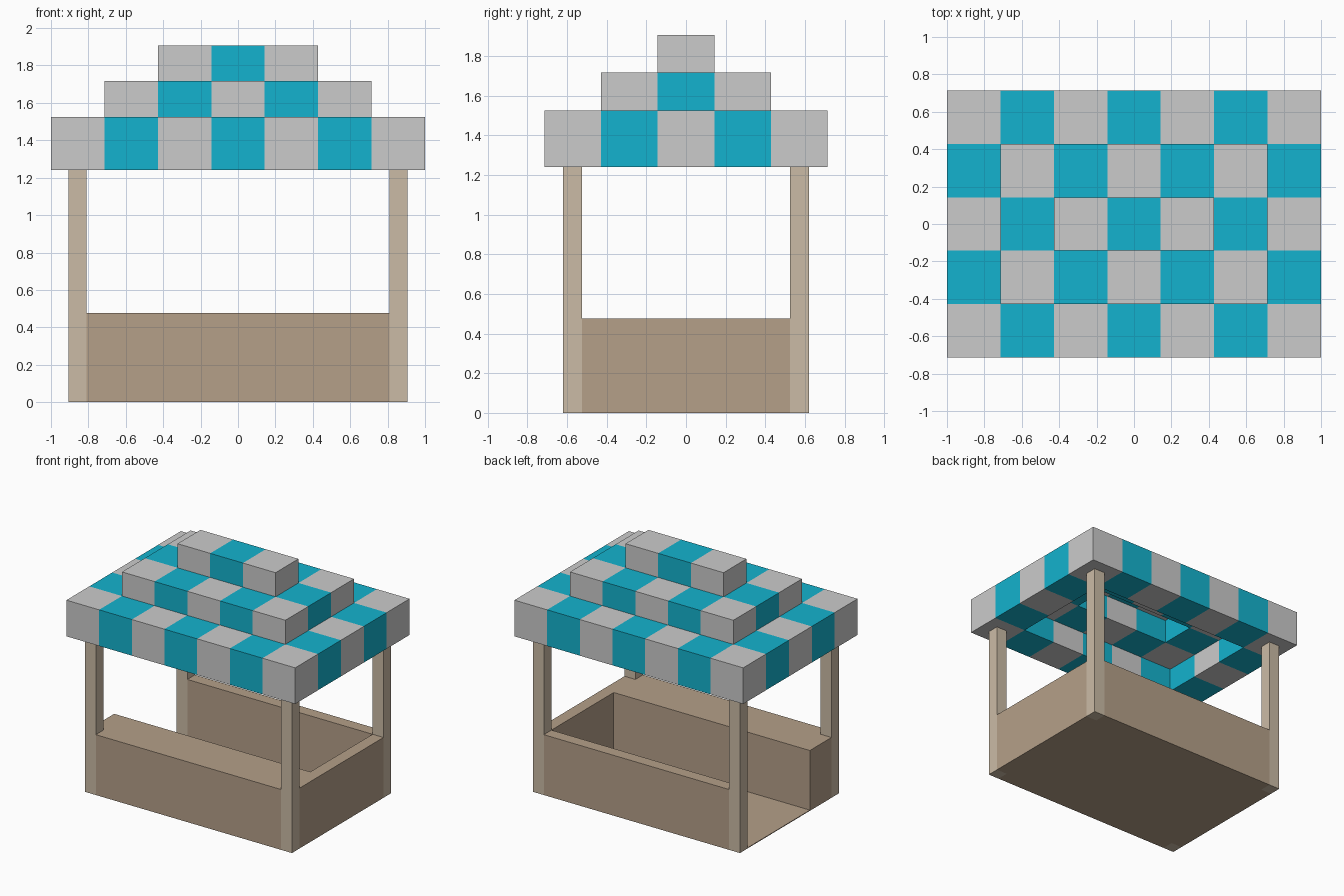
import bpy
import bmesh
from mathutils import Vector

if "Cube" in bpy.data.objects:
    bpy.data.objects.remove(bpy.data.objects["Cube"])


def material(name, rgb):
    m = bpy.data.materials.new(name)
    m.diffuse_color = (*rgb, 1)
    return m


GREY = material("pale_grey", (0.44, 0.44, 0.44))
TEAL = material("teal", (0.007, 0.45, 0.62))
BROWN = material("brown_wood", (0.46, 0.35, 0.25))
POST = material("post_wood", (0.60, 0.50, 0.38))
GREY.diffuse_color = (0.8, 0.8, 0.8, 1)


def finish(name, bm, mats):
    bmesh.ops.remove_doubles(bm, verts=bm.verts, dist=1e-5)
    me = bpy.data.meshes.new(name)
    bm.to_mesh(me)
    bm.free()
    for m in mats:
        me.materials.append(m)
    ob = bpy.data.objects.new(name, me)
    bpy.context.collection.objects.link(ob)
    return ob


def box(name, lo, hi, mat):
    lo, hi = Vector(lo), Vector(hi)
    bm = bmesh.new()
    bmesh.ops.create_cube(bm, size=1)
    for v in bm.verts:
        v.co = Vector(((lo[i] + hi[i]) / 2 + v.co[i] * (hi[i] - lo[i])) for i in range(3))
    return finish(name, bm, [mat])


U = 2 / 7                      # edge of one roof block
XO, XI = 0.905, 0.81           # outer and inner faces of the posts
YO, YI = 0.619, 0.524
WALL_H, EAVES = 0.477, 1.24
COUNTER_Y = -0.254

# Corner posts
for sx, side in ((-1, "left"), (1, "right")):
    for sy, end in ((-1, "front"), (1, "back")):
        xs, ys = sorted((sx * XI, sx * XO)), sorted((sy * YI, sy * YO))
        box(f"{end}_{side}_post", (xs[0], ys[0], 0), (xs[1], ys[1], EAVES), POST)

# Counter: fills between the front posts, and the full width behind them
bm = bmesh.new()
outline = [(-XI, -YO), (XI, -YO), (XI, -YI), (XO, -YI), (XO, COUNTER_Y),
           (-XO, COUNTER_Y), (-XO, -YI), (-XI, -YI)]
base = bm.faces.new([bm.verts.new((x, y, 0)) for x, y in outline])
top = bmesh.ops.extrude_face_region(bm, geom=[base], use_keep_orig=True)
bmesh.ops.translate(bm, vec=(0, 0, WALL_H),
                    verts=[g for g in top["geom"] if isinstance(g, bmesh.types.BMVert)])
bmesh.ops.recalc_face_normals(bm, faces=bm.faces)
finish("front_counter", bm, [BROWN])

# Walls and floor; the left side stays open as the entrance
box("back_wall", (-XI, YI, 0), (XI, YO, WALL_H), BROWN)
box("right_wall", (XI, COUNTER_Y, 0), (XO, YI, WALL_H), BROWN)
box("floor", (-XO, COUNTER_Y, 0), (XI, YI, 0.006), BROWN)


def roof_layer(name, inset, z):
    """Checkered ring of blocks, one block wide, without faces between neighbours."""
    def filled(i, j):
        d = min(i, 6 - i, j, 4 - j)
        return d == inset

    bm = bmesh.new()
    for i in range(7):
        for j in range(5):
            if not filled(i, j):
                continue
            c = Vector(((i - 3) * U, (j - 2) * U, z + U / 2))
            for axis in range(3):
                for s in (-1, 1):
                    if axis == 0 and filled(i + s, j) or axis == 1 and filled(i, j + s):
                        continue
                    n, a, b = Vector(), Vector(), Vector()
                    n[axis], a[(axis + 1) % 3], b[(axis + 2) % 3] = s * U / 2, s * U / 2, U / 2
                    pts = (c + n - a - b, c + n + a - b, c + n + a + b, c + n - a + b)
                    bm.faces.new([bm.verts.new(p) for p in pts]).material_index = (i + j) % 2
    finish(name, bm, [GREY, TEAL])


# Stepped roof: each tier sits inside the one below, two thirds of a block higher
for k, name in enumerate(("lower_roof_ring", "middle_roof_ring", "roof_ridge")):
    roof_layer(name, k, EAVES + k * U * 2 / 3)

for m in bpy.data.materials:
    if m.users and not m.is_grease_pencil:
        m.use_nodes = True
        m.node_tree.nodes["Principled BSDF"].inputs["Base Color"].default_value = m.diffuse_color
